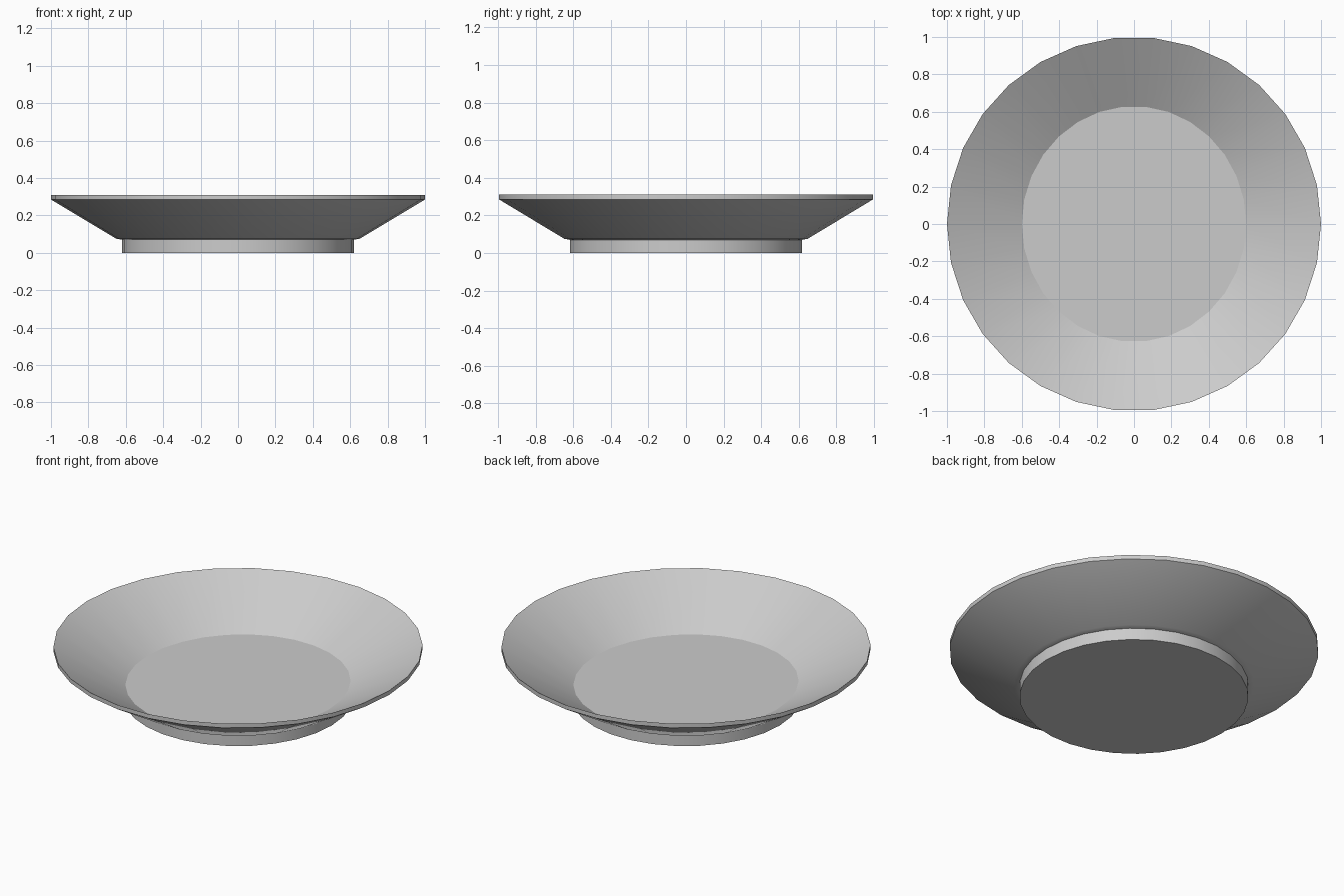
import bpy, bmesh, math

cube = bpy.data.objects.get("Cube")
if cube:
    bpy.data.objects.remove(cube, do_unlink=True)

SIDES = 30

grey = bpy.data.materials.new("light_grey")
grey.use_nodes = True
colour = (0.6, 0.6, 0.6, 1.0)
grey.diffuse_color = colour
grey.node_tree.nodes["Principled BSDF"].inputs["Base Color"].default_value = colour

# Plate section from the foot, up the outside, over the rim and down to the
# floor: x radius, y radius, height, sharp ring
profile = [
    (0.62, 0.62, 0.0, True),      # foot base
    (0.62, 0.62, 0.07, True),     # foot top
    (0.65, 0.65, 0.075, False),   # underside bend
    (1.0, 1.0, 0.285, True),      # rim lower edge
    (1.0, 1.0, 0.31, True),       # rim lip
    (0.60, 0.63, 0.09, True),     # floor edge
]

bm = bmesh.new()
rings = []
for rx, ry, z, sharp in profile:
    angles = [2 * math.pi * i / SIDES for i in range(SIDES)]
    rings.append([bm.verts.new((rx * math.cos(a), ry * math.sin(a), z)) for a in angles])

# Walls between neighbouring rings
for low, high in zip(rings, rings[1:]):
    for i in range(SIDES):
        j = (i + 1) % SIDES
        bm.faces.new((low[i], low[j], high[j], high[i])).smooth = True

# Flat foot base and plate floor
bm.faces.new(rings[0][::-1])
bm.faces.new(rings[-1])

# Crisp rings at the foot, rim and floor
for ring, (rx, ry, z, sharp) in zip(rings, profile):
    for i in range(SIDES):
        bm.edges.get((ring[i], ring[(i + 1) % SIDES])).smooth = not sharp

mesh = bpy.data.meshes.new("plate")
bm.to_mesh(mesh)
bm.free()
mesh.materials.append(grey)
plate = bpy.data.objects.new("plate", mesh)
bpy.context.collection.objects.link(plate)
